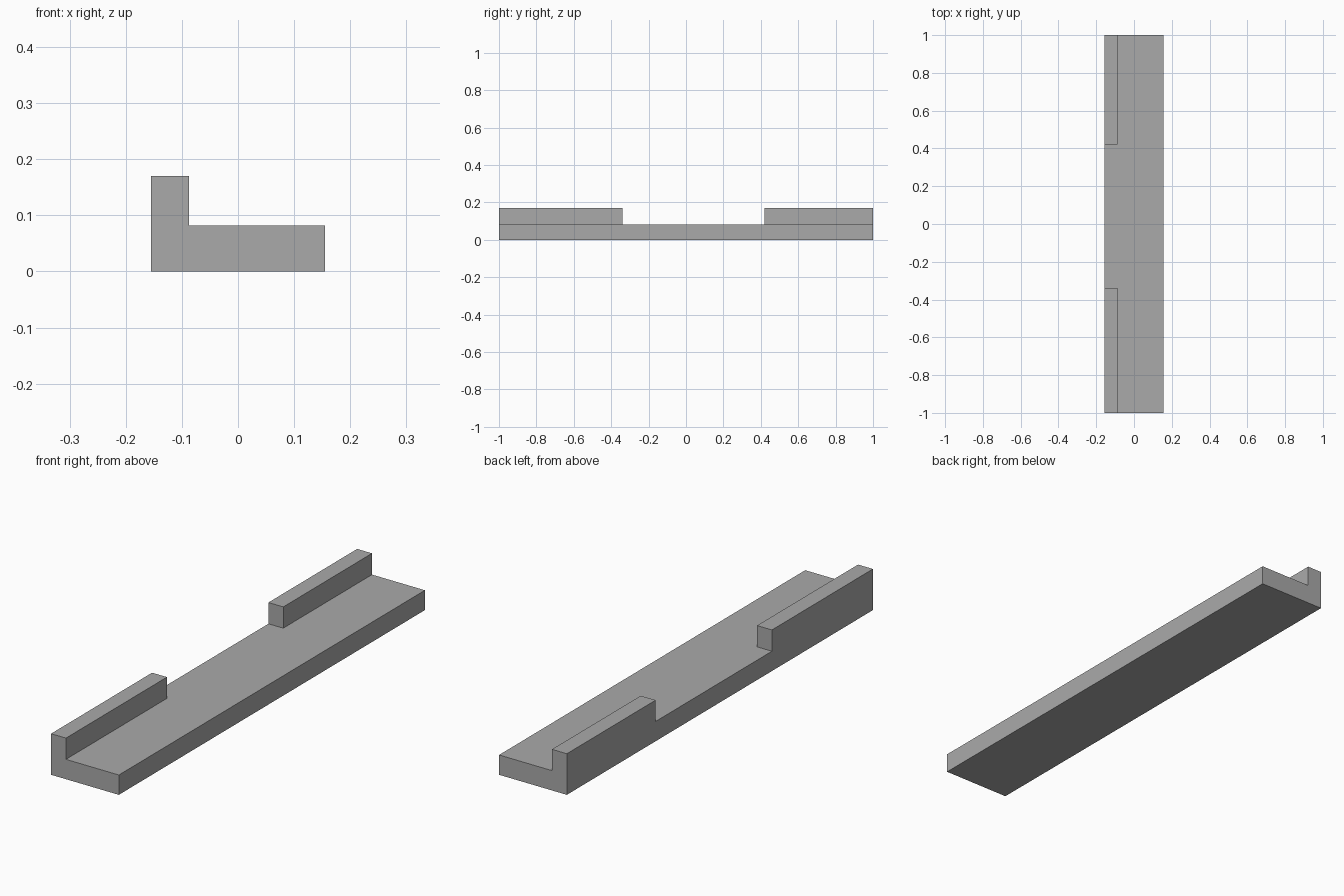
import bpy
import bmesh
from mathutils import Matrix, Vector

cube = bpy.data.objects.get("Cube")
if cube:
    bpy.data.objects.remove(cube, do_unlink=True)

HALF_WIDTH, HALF_LENGTH = 0.155, 1.0
PLATE_TOP, RAIL_TOP = 0.082, 0.17
RAIL_INNER = -0.087              # inner face of both rails
GAP_FRONT, GAP_BACK = -0.34, 0.42  # open stretch between the rails

grey = bpy.data.materials.new("plain grey")
grey.use_nodes = True
colour = (0.4, 0.4, 0.4, 1.0)
grey.diffuse_color = colour
grey.node_tree.nodes["Principled BSDF"].inputs["Base Color"].default_value = colour

# Flat base plate
bm = bmesh.new()
size = Vector((2 * HALF_WIDTH, 2 * HALF_LENGTH, PLATE_TOP))
placement = Matrix.Translation((0, 0, PLATE_TOP / 2)) @ Matrix.Diagonal(size).to_4x4()
bmesh.ops.create_cube(bm, size=1, matrix=placement)

# Cut the outlines of the rails into the plate
for point, normal in (
    ((RAIL_INNER, 0, 0), (1, 0, 0)),
    ((0, GAP_FRONT, 0), (0, 1, 0)),
    ((0, GAP_BACK, 0), (0, 1, 0)),
):
    geom = bm.verts[:] + bm.edges[:] + bm.faces[:]
    bmesh.ops.bisect_plane(bm, geom=geom, plane_co=point, plane_no=normal)


def is_rail_footprint(face):
    c = face.calc_center_median()
    return face.normal.z > 0.5 and c.x < RAIL_INNER and not GAP_FRONT < c.y < GAP_BACK


# Raise the two rails
bm.normal_update()
footprints = [f for f in bm.faces if is_rail_footprint(f)]
raised = bmesh.ops.extrude_face_region(bm, geom=footprints)["geom"]
bmesh.ops.delete(bm, geom=[f for f in footprints if f.is_valid], context="FACES")
bmesh.ops.translate(
    bm,
    vec=(0, 0, RAIL_TOP - PLATE_TOP),
    verts=[v for v in raised if isinstance(v, bmesh.types.BMVert)],
)

# Merge the leftover cuts on flat areas
bmesh.ops.dissolve_limit(bm, angle_limit=0.01, verts=bm.verts[:], edges=bm.edges[:])
bmesh.ops.recalc_face_normals(bm, faces=bm.faces[:])

mesh = bpy.data.meshes.new("base_plate_with_rails")
bm.to_mesh(mesh)
bm.free()
mesh.materials.append(grey)
bpy.context.collection.objects.link(bpy.data.objects.new("base_plate_with_rails", mesh))
